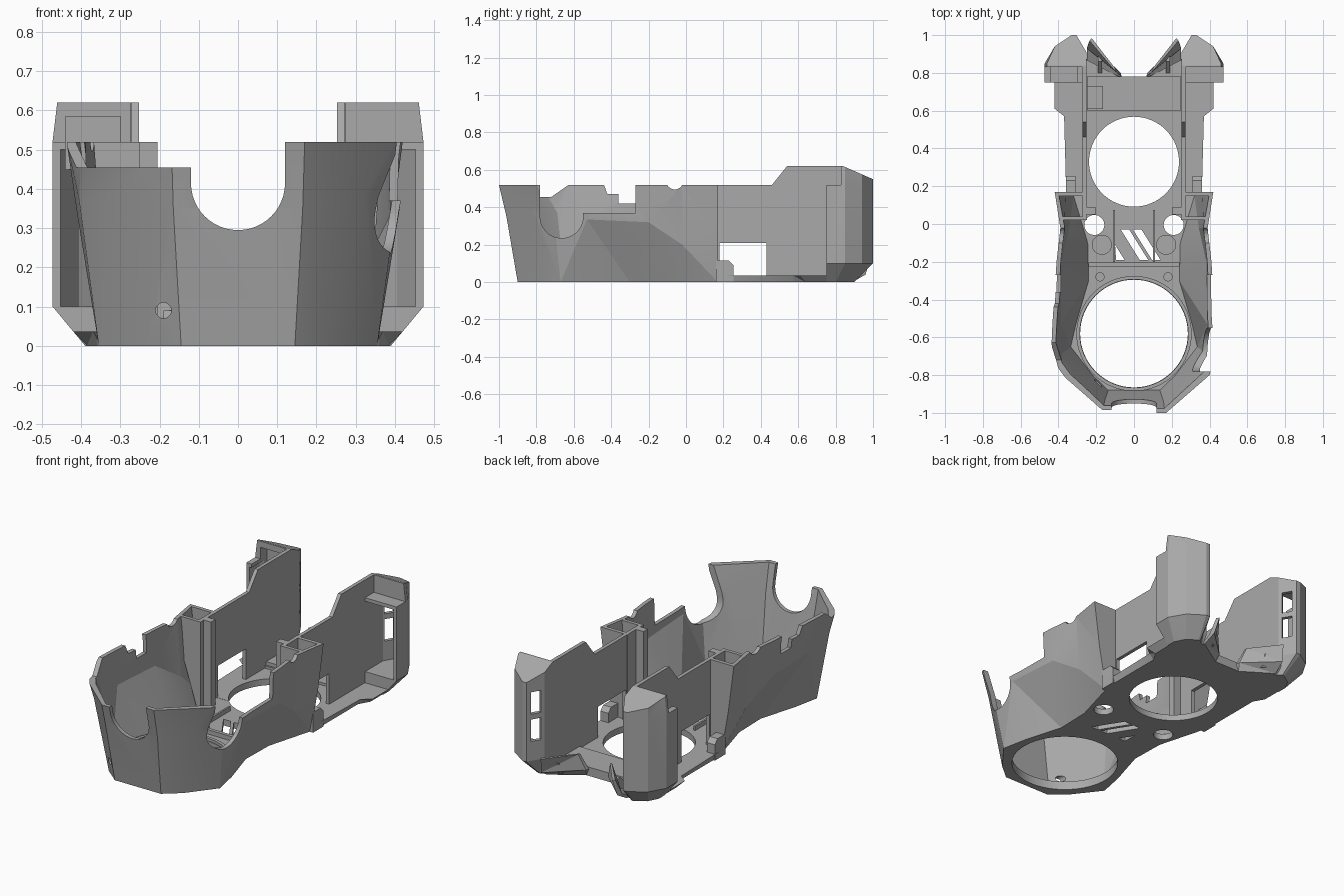
import bpy, bmesh, math

cube = bpy.data.objects.get("Cube")
if cube:
    bpy.data.objects.remove(cube, do_unlink=True)

grey = bpy.data.materials.new("plain grey")
grey.use_nodes = True
grey.diffuse_color = (0.4, 0.4, 0.4, 1)
grey.node_tree.nodes["Principled BSDF"].inputs["Base Color"].default_value = (0.4, 0.4, 0.4, 1)


def loft(name, rings):
    """Closed solid through rings of equal point count, sides split along short diagonals."""
    bm = bmesh.new()
    vs = [[bm.verts.new(p) for p in r] for r in rings]
    n = len(vs[0])
    sides = []
    for a, b in zip(vs, vs[1:]):
        for i in range(n):
            j = (i + 1) % n
            sides.append(bm.faces.new((a[i], a[j], b[j], b[i])))
    bm.faces.new(vs[0][::-1])
    bm.faces.new(vs[-1])
    bmesh.ops.triangulate(bm, faces=sides, quad_method="SHORT_EDGE")
    bmesh.ops.recalc_face_normals(bm, faces=bm.faces)
    me = bpy.data.meshes.new(name)
    bm.to_mesh(me)
    bm.free()
    ob = bpy.data.objects.new(name, me)
    bpy.context.collection.objects.link(ob)
    me.materials.append(grey)
    return ob


def prism(name, pts, axis, lo, hi):
    """Extrude a 2D outline along an axis."""
    place = {"x": lambda p, h: (h, p[0], p[1]),
             "y": lambda p, h: (p[0], h, p[1]),
             "z": lambda p, h: (p[0], p[1], h)}[axis]
    return loft(name, [[place(p, h) for p in pts] for h in (lo, hi)])


def box(name, x0, x1, y0, y1, z0, z1):
    return prism(name, [(x0, y0), (x1, y0), (x1, y1), (x0, y1)], "z", z0, z1)


def disc(cx, cy, r, n=64):
    return [(cx + r * math.cos(2 * math.pi * i / n), cy + r * math.sin(2 * math.pi * i / n))
            for i in range(n)]


def slot(cx, cz, r, top):
    """U-shaped outline open at the top."""
    arc = [(cx + r * math.cos(math.pi + math.pi * i / 24), cz + r * math.sin(math.pi + math.pi * i / 24))
           for i in range(25)]
    return arc + [(cx + r, top), (cx - r, top)]


def cut(ob, *cutters):
    for c in cutters:
        m = ob.modifiers.new("cut", "BOOLEAN")
        m.operation, m.solver, m.object = "DIFFERENCE", "EXACT", c
        bpy.context.view_layer.update()
        dg = bpy.context.evaluated_depsgraph_get()
        me = bpy.data.meshes.new_from_object(ob.evaluated_get(dg))
        ob.modifiers.clear()
        ob.data = me
    for c in cutters:
        bpy.data.objects.remove(c, do_unlink=True)


def both(half):
    return half + [(-x, *rest) for x, *rest in reversed(half)]


def flip(pts, s):
    return [(s * p[0], *p[1:]) for p in pts]


# faceted front bowl: half outlines at floor, waist (with height) and rim
low = [(.145, -.9), (.235, -.825), (.355, -.67), (.325, -.52), (.26, -.3), (.265, -.1), (.34, .17)]
mid = [(.165, -.96, .35), (.325, -.83, .39), (.405, -.71, .37), (.41, -.53, .335), (.405, -.2, .32),
       (.365, -.02, .2), (.385, .17, .25)]
rim = [(.17, -1), (.4, -.8), (.437, -.65), (.432, -.53), (.41, -.2), (.39, -.02), (.42, .17)]


def ring(half, z, inset=0.0):
    pts = []
    for x, y, *h in half:
        y2 = y + inset if y < -.6 else (y - inset if y > .1 else y)
        pts.append((x - inset * (0.4 if y < -.85 else 1), y2, h[0] if h else z))
    return both(pts)


bowl = loft("front_bowl", [ring(low, 0), ring(mid, 0), ring(rim, .52)])
cut(bowl, loft("bowl_core", [ring(low, .035, .02), ring(mid, 0, .022), ring(rim, .53, .022)]))
cut(bowl,
    box("rear_gap", -.25, .25, .1, .2, .035, .6),
    prism("front_notch", slot(0, .415, .12, .7), "y", -1.2, -.7),
    prism("side_notch", slot(-.665, .35, .115, .7), "x", .22, .6),
    box("side_step", .2, .6, -.56, -.27, .37, .7),
    prism("right_rim", [(-1.1, .455), (-.72, .455), (-.62, .525), (-.44, .525), (-.42, .47), (-.36, .47),
                        (-.36, .42), (-.27, .42), (-.27, .7), (-1.1, .7)], "x", -.6, -.1),
    prism("rim_dip", disc(-.06, .54, .045, 24), "x", -.6, .6),
    prism("screw_hole", disc(-.19, .09, .02, 20), "y", -1.1, -.8),
    prism("front_opening", disc(0, -.58, .285), "z", -.1, .1))

# rear floor plate with bevelled outer wings
deck_low = [(.33, .165), (.35, .2), (.35, .58), (.385, .64), (.385, .77), (.27, .88), (.08, .78)]
deck_top = [(.33, .165), (.36, .2), (.37, .57), (.42, .61), (.42, .77), (.27, .88), (.08, .78)]
deck = loft("rear_floor", [[(x, y, z) for x, y in both(h)] for h, z in ((deck_low, 0), (deck_top, .036))])

# round opening, small holes and slanted vents go through both floors
for ob in (bowl, deck):
    cut(ob, prism("rear_opening", disc(0, .33, .238), "z", -.1, .1))
vents = [prism("vent", [(o, -.03), (o + .045, -.03), (o + .145, -.19), (o + .1, -.19)], "z", -.1, .1)
         for o in (-.07, -.005)]
vents.append(prism("vent", [(-.1, -.11), (-.05, -.19), (-.095, -.19)], "z", -.1, .1))
cut(bowl, *vents)
cut(bowl, *[prism("floor_hole", disc(s * .21, -.005, .053, 32), "z", -.1, .1) for s in (1, -1)])

# lip around the front opening
lip = prism("opening_lip", disc(0, -.58, .305), "z", .03, .05)
cut(lip, prism("lip_core", disc(0, -.58, .287), "z", 0, .1))

# raised cross ribs and rear step
box("cross_rib", -.24, .24, -.225, -.205, .03, .06)
box("rear_step", -.25, .25, .6, .78, .03, .05)
box("latch_block", -.25, -.165, .61, .73, .04, .07)

wall_profile = [(.02, 0), (.02, .52), (.46, .52), (.54, .62), (.84, .62), (.91, .589), (.91, .05), (.88, 0)]
pod_low = [(.25, .75), (.25, .87), (.29, .9), (.3, .9), (.36, .86), (.39, .8), (.39, .75)]
pod_full = [(.255, .75), (.252, .91), (.305, 1), (.33, 1), (.42, .94), (.473, .85), (.473, .75)]
pod_core = [(.275, .6), (.275, .91), (.315, .975), (.325, .975), (.405, .92), (.453, .84), (.453, .6)]

for s, side in ((1, "left"), (-1, "right")):
    # tall inner side wall with a low window
    wall = prism(side + "_side_wall", wall_profile, "x", *sorted((s * .252, s * .273)))
    x0, x1 = sorted((s * .2, s * .29))
    cut(wall, box("wall_window", x0, x1, .18, .43, .036, .21))

    # rear pod: chamfered foot, stepped and sloped top, hollow from the front
    top = [(x - .012 * (x > .45), y) for x, y in pod_full]
    levels = ((pod_low, 0), (pod_full, .1), (pod_full, .52), (top, .62))
    pod = loft(side + "_rear_pod", [flip([(x, y, z) for x, y in pts], s) for pts, z in levels])
    step_x = sorted((s * .274, s * .6))
    cut(pod,
        prism("pod_slope", [(.84, .62), (1.1, .506), (1.1, .8), (.84, .8)], "x", -1, 1),
        box("pod_step", *step_x, .7, .83, .52, .7),
        loft("pod_core", [flip([(x, y, z) for x, y in pod_core], s) for z in (.1, .5)]))
    if side == "right":
        cut(pod, box("pod_pocket", *sorted((s * .3, s * .44)), .7, .89, .45, .585))

    # pair of windows through the slanted rear face
    for z in (.21, .365):
        cut(pod, prism("pod_window", flip([(.24, 1.009), (.342, .947), (.312, .897), (.21, .959)], s),
                       "z", z, z + .125))

    # boxed column between bowl and side wall, with an inner post
    prism(side + "_column_front", flip([(.25, .03), (.275, .03), (.355, .28), (.375, .52), (.25, .52)], s),
          "y", .02, .04)
    box(side + "_column_post", *sorted((s * .205, s * .255)), .05, .09, .03, .52)
    # clip at the foot of the side wall
    prism(side + "_foot_clip", [(.16, 0), (.16, .115), (.23, .115), (.255, .09), (.255, 0)], "x",
          *sorted((s * .31, s * .36)))

    # flared lip at the rear corner, with a rib
    loft(side + "_rear_flare", [flip(r, s) for r in (
        [(.07, .75, 0), (.08, .78, 0), (.25, .89, 0), (.25, .85, 0)],
        [(.065, .78, .04), (.07, .8, .04), (.24, .96, .04), (.25, .93, .04)],
        [(.1, .81, .13), (.1, .825, .13), (.225, .985, .13), (.235, .97, .13)])])
    loft(side + "_flare_rib", [flip(r, s) for r in (
        [(.17, .78, .02), (.19, .78, .02), (.19, .88, .02), (.17, .87, .02)],
        [(.17, .86, .09), (.19, .86, .09), (.19, .92, .09), (.17, .9, .09)])])

    # floor bosses and thin partition
    prism(side + "_boss", disc(s * .17, -.11, .053, 32), "z", .03, .06)
    prism(side + "_pin", disc(s * .18, -.28, .024, 24), "z", .03, .065)
    box(side + "_partition", *sorted((s * .1, s * .11)), -.2, .075, .03, .06)

for ob in bpy.context.scene.objects:
    ob.select_set(ob.type == "MESH")
    if ob.type == "MESH":
        bpy.context.view_layer.objects.active = ob
bpy.ops.object.shade_smooth_by_angle(angle=math.radians(15))
